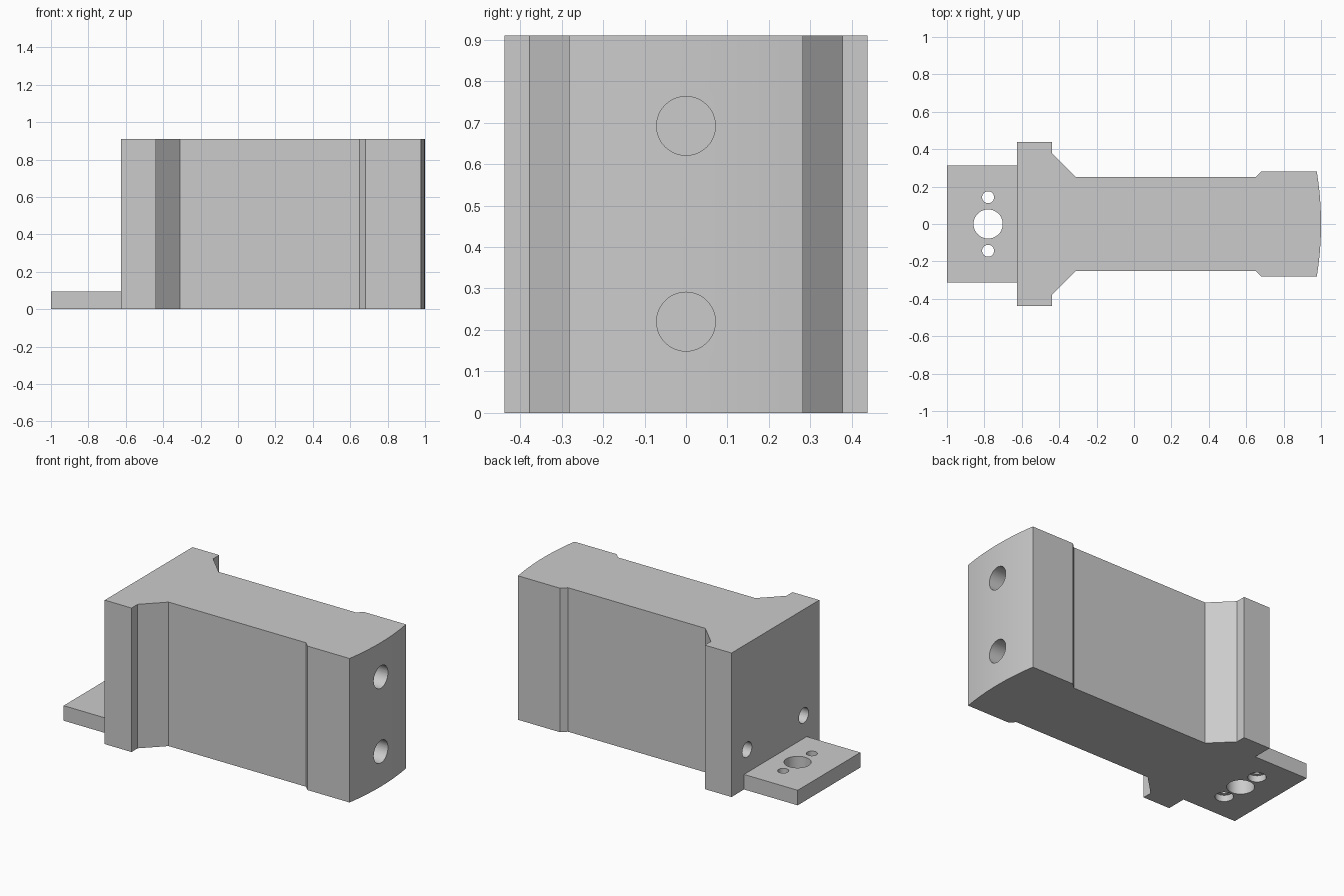
import bpy, bmesh, math
from mathutils import Matrix, Vector

cube = bpy.data.objects.get("Cube")
if cube:
    bpy.data.objects.remove(cube, do_unlink=True)

grey = bpy.data.materials.new("plain grey")
grey.use_nodes = True
colour = (0.6, 0.6, 0.6, 1)
grey.diffuse_color = colour
grey.node_tree.nodes["Principled BSDF"].inputs["Base Color"].default_value = colour

HEIGHT, PLATE = 0.91, 0.095
BACK = -0.625


def add_object(name, bm):
    bmesh.ops.recalc_face_normals(bm, faces=bm.faces)
    mesh = bpy.data.meshes.new(name)
    bm.to_mesh(mesh)
    bm.free()
    mesh.materials.append(grey)
    obj = bpy.data.objects.new(name, mesh)
    bpy.context.collection.objects.link(obj)
    return obj


def cut(target, cutter):
    """Subtract the cutter from the target, then discard it."""
    cutter.hide_render = True
    mod = target.modifiers.new("cut", 'BOOLEAN')
    mod.operation, mod.solver, mod.object = 'DIFFERENCE', 'EXACT', cutter
    bpy.context.view_layer.objects.active = target
    bpy.ops.object.modifier_apply(modifier=mod.name)
    bpy.data.objects.remove(cutter, do_unlink=True)


def drill(target, start, end, radius):
    """Cut a round hole between two points."""
    a, b = Vector(start), Vector(end)
    turn = (b - a).to_track_quat('Z', 'Y').to_matrix().to_4x4()
    bm = bmesh.new()
    bmesh.ops.create_cone(bm, cap_ends=True, segments=48, radius1=radius,
                          radius2=radius, depth=(b - a).length,
                          matrix=Matrix.Translation((a + b) / 2) @ turn)
    cut(target, add_object("hole_cutter", bm))


# Half outline: mounting plate, shoulder flange, waist, head
half = [(-1, 0.313), (BACK, 0.313), (BACK, 0.438), (-0.438, 0.438),
        (-0.438, 0.377), (-0.31, 0.25), (0.65, 0.25), (0.683, 0.282)]

# Bowed end of the head
bow, edge, steps = 1.75, 0.282, 24
arc = []
for i in range(steps + 1):
    y = edge - 2 * edge * i / steps
    arc.append((1 - bow + math.sqrt(bow * bow - y * y), y))

outline = half + arc + [(x, -y) for x, y in reversed(half)]

# Solid block extruded from the outline
bm = bmesh.new()
base = bm.faces.new([bm.verts.new((x, y, 0)) for x, y in outline])
top = bmesh.ops.extrude_face_region(bm, geom=[base], use_keep_orig=True)
bmesh.ops.translate(bm, vec=(0, 0, HEIGHT),
                    verts=[g for g in top["geom"] if isinstance(g, bmesh.types.BMVert)])
body = add_object("bracket_body", bm)

# Clear the space above the mounting plate
bm = bmesh.new()
bmesh.ops.create_cube(bm, size=1, matrix=Matrix.Translation((BACK - 0.5, 0, PLATE + 0.5))
                      @ Matrix.Diagonal((1, 0.8, 1, 1)))
for v in bm.verts:
    if v.co.z > PLATE + 0.1:
        v.co.z += 0.2
cut(body, add_object("plate_clearance", bm))

# Plate holes: one large, two small with counterbores underneath
drill(body, (-0.78, 0, -0.1), (-0.78, 0, 0.2), 0.078)
for side in (-1, 1):
    y = side * 0.143
    drill(body, (-0.78, y, -0.1), (-0.78, y, 0.2), 0.032)
    drill(body, (-0.78, y, -0.1), (-0.78, y, 0.04), 0.052)
    # Blind holes in the flange
    drill(body, (BACK - 0.1, side * 0.283, 0.24), (BACK + 0.18, side * 0.283, 0.24), 0.048)

# Blind holes in the bowed end
for z in (0.22, 0.692):
    drill(body, (1.1, 0, z), (0.65, 0, z), 0.071)

# Smooth the curved walls, keep the corners sharp
bpy.ops.object.select_all(action='DESELECT')
body.select_set(True)
bpy.context.view_layer.objects.active = body
bpy.ops.object.shade_smooth_by_angle(angle=math.radians(25))
